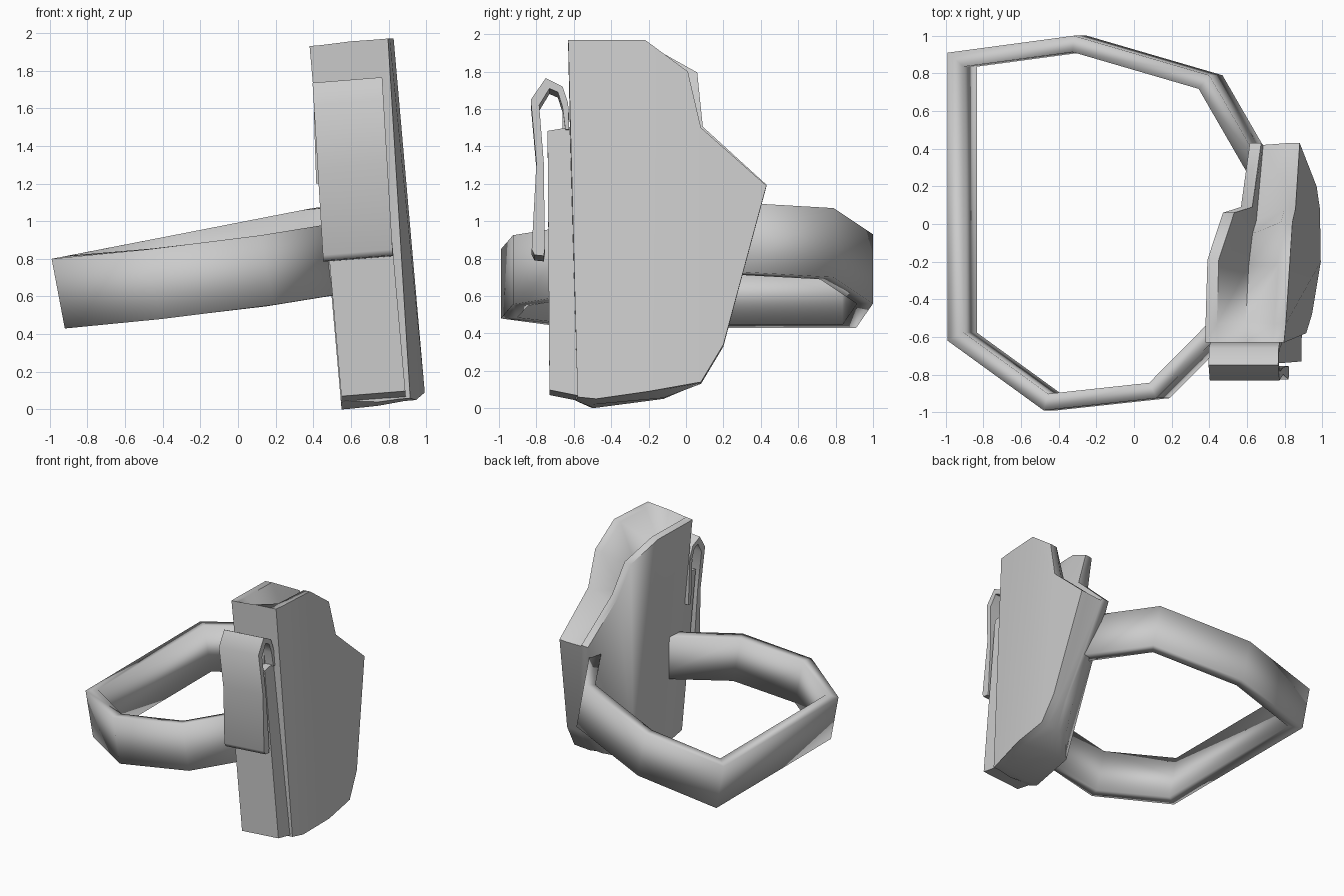
import bpy, bmesh, math
from mathutils import Vector

cube = bpy.data.objects.get("Cube")
if cube:
    bpy.data.objects.remove(cube, do_unlink=True)

grey = bpy.data.materials.new("plain_grey")
grey.diffuse_color = (0.6, 0.6, 0.6, 1)
grey.use_nodes = True
grey.node_tree.nodes["Principled BSDF"].inputs["Base Color"].default_value = (0.6, 0.6, 0.6, 1)


def inner(z):
    """x of the leaning body-side plane at height z"""
    return 0.55 - 0.088 * z


def outer(z):
    """x of the leaning outward plane at height z"""
    return 1.0 - 0.088 * z


def loft(name, rings, angle, first_creases=(), last_creases=()):
    """Join equal rings of points into a closed solid; creases split the end caps."""
    bm = bmesh.new()
    loops = [[bm.verts.new(p) for p in ring] for ring in rings]
    n = len(loops[0])
    for a, b in zip(loops, loops[1:]):
        for i in range(n):
            j = (i + 1) % n
            bm.faces.new((a[i], a[j], b[j], b[i]))
    for loop, creases in ((loops[0], first_creases), (loops[-1], last_creases)):
        bm.faces.new(loop)
        for i, j in creases:
            bmesh.ops.connect_verts(bm, verts=[loop[i], loop[j]])
    bmesh.ops.recalc_face_normals(bm, faces=bm.faces)
    mesh = bpy.data.meshes.new(name)
    bm.to_mesh(mesh)
    bm.free()
    mesh.materials.append(grey)
    ob = bpy.data.objects.new(name, mesh)
    bpy.context.collection.objects.link(ob)
    bpy.ops.object.select_all(action='DESELECT')
    bpy.context.view_layer.objects.active = ob
    ob.select_set(True)
    bpy.ops.object.shade_smooth_by_angle(angle=math.radians(angle))


# Holster: body-side wall, hollow mouth and outward wall as (y, z, inset from the plane)
inside = [(-.63, 1.93, 0), (-.53, 1.93, 0), (-.19, 1.93, .01), (.06, 1.79, .08), (.09, 1.50, .15),
          (.43, 1.19, .17), (.20, .34, .26), (.07, .13, .20), (-.12, .05, .03), (-.50, 0, 0), (-.59, .04, 0)]
mouth = [(-.63, 1.955, .22), (-.52, 1.66, .19), (-.22, 1.60, .20), (-.05, 1.48, .21), (.02, 1.36, .22),
         (.42, 1.18, .24), (.20, .33, .34), (.08, .13, .30), (-.12, .055, .2), (-.50, .02, .2), (-.59, .04, .2)]
outside = [(-.63, 1.97, .03), (-.53, 1.97, .02), (-.22, 1.97, 0), (.01, 1.80, 0), (.08, 1.50, .01),
           (.43, 1.19, .015), (.20, .34, 0), (.08, .14, 0), (-.20, .09, 0), (-.48, .05, .05), (-.58, .06, .08)]
lip = .06
loft("holster_shell", [
    [(inner(z) + d, y, z) for y, z, d in inside],
    [(inner(z) + d + lip, y, z + .005) for y, z, d in inside],
    [(inner(z) + d, y, z) for y, z, d in mouth],
    [(outer(z) - d - lip, y, z - .005) for y, z, d in outside],
    [(outer(z) - d, y, z) for y, z, d in outside]], 62,
    first_creases=[(2, 8), (3, 8), (4, 8), (5, 8), (6, 8)], last_creases=[(2, 8)])

# Narrow pouch along the front of the holster
pouch = [(-.62, 1.475), (-.74, 1.455), (-.73, .07), (-.58, .04)]
loft("front_pouch", [[(inner(z) + w, y, z + .08 * w) for y, z in pouch]
                     for w in (0.005, 0.345)], 62)

# Bent strap hooked over the pouch
strap = [(-.625, 1.46), (-.63, 1.60), (-.66, 1.69), (-.75, 1.735), (-.83, 1.62), (-.80, 1.28),
         (-.825, .82), (-.81, .79), (-.76, .785), (-.755, .82), (-.76, 1.28), (-.785, 1.59),
         (-.73, 1.68), (-.685, 1.66), (-.66, 1.58), (-.645, 1.46)]
loft("strap_flap", [[(.50 - .06 * z + w, y, z + .08 * w) for y, z in strap]
                    for w in (0, 0.37)], 62)

# Tail of the strap tucked between pouch and holster
tail = [(-.66, 1.58), (-.625, 1.58), (-.625, 1.20), (-.66, 1.20)]
loft("strap_tail", [[(.455 - .033 * z + w, y, z) for y, z in tail] for w in (0, 0.3)], 30)

# Belt: top outer edge of the band, ends buried in the holster
path = [(.70, .27, 1.10), (.40, .79, 1.07), (-.32, 1.0, .93), (-.99, .91, .80),
        (-.99, -.62, .80), (-.48, -.99, .85), (.12, -.925, .925), (.58, -.46, 1.0)]
thick, drop = 0.085, Vector((.07, 0, -.37))
rings = []
for i, p in enumerate(path):
    here = Vector(p[:2])
    dirs = []
    if i > 0:
        dirs.append((here - Vector(path[i - 1][:2])).normalized())
    if i < len(path) - 1:
        dirs.append((Vector(path[i + 1][:2]) - here).normalized())
    t = sum(dirs, Vector((0, 0))).normalized()
    # mitred inward offset
    inward = Vector((-t.y, t.x)) * thick / t.dot(dirs[0])
    top = Vector(p)
    shift = Vector((inward.x, inward.y, inward.x * .19))
    rings.append([top, top + shift, top + shift + drop, top + drop])
loft("belt", rings, 110)
